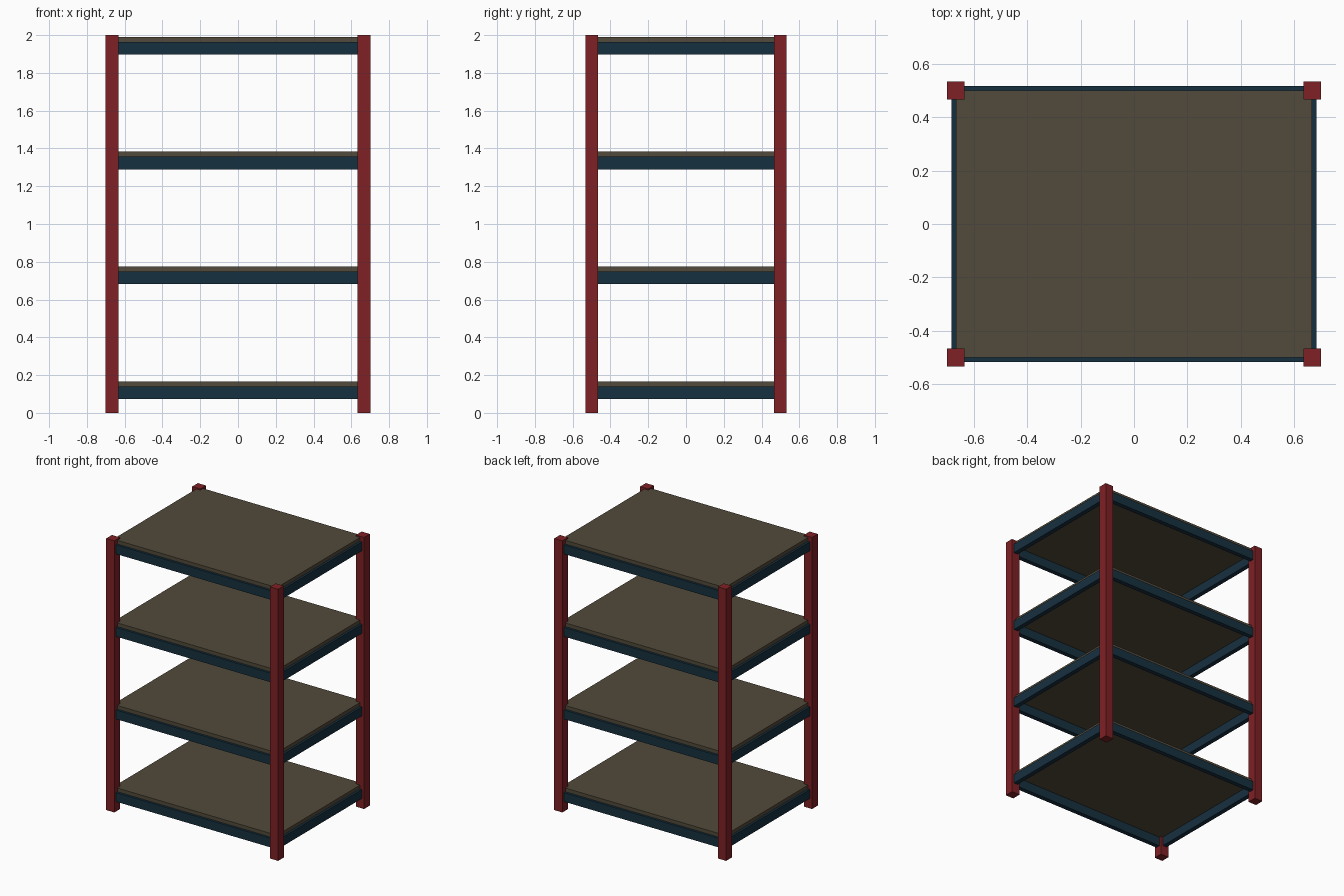
import bpy

if "Cube" in bpy.data.objects:
    bpy.data.objects.remove(bpy.data.objects["Cube"])

HX, HY = 0.667, 0.5        # post centre lines
POST, RAIL_H, RAIL_T, BOARD_T = 0.0667, 0.0667, 0.0333, 0.027


def material(name, rgb):
    m = bpy.data.materials.new(name)
    m.diffuse_color = (*rgb, 1)
    m.use_nodes = True
    m.node_tree.nodes["Principled BSDF"].inputs["Base Color"].default_value = m.diffuse_color
    return m


RED = material("red_steel", (0.21, 0.015, 0.018))
BLUE = material("blue_steel", (0.008, 0.03, 0.05))
BOARD = material("board", (0.085, 0.068, 0.043))


def box(name, center, size, mat):
    bpy.ops.mesh.primitive_cube_add(size=1, location=center)
    ob = bpy.context.object
    ob.name = name
    ob.scale = size
    bpy.ops.object.transform_apply(location=False, rotation=False, scale=True)
    ob.data.materials.append(mat)
    return ob


# Corner posts
for sx, x_name in ((-1, "left"), (1, "right")):
    for sy, y_name in ((-1, "front"), (1, "back")):
        box(f"{y_name}_{x_name}_post", (sx * HX, sy * HY, 1), (POST, POST, 2), RED)

# Shelf levels: four rails with a board resting on top
for i in range(4):
    z = 0.0735 + i * 0.608
    rail_z = z + RAIL_H / 2
    for s, y_name, x_name in ((-1, "front", "left"), (1, "back", "right")):
        box(f"{y_name}_rail_{i + 1}", (0, s * HY, rail_z), (2 * HX, RAIL_T, RAIL_H), BLUE)
        box(f"{x_name}_rail_{i + 1}", (s * HX, 0, rail_z), (RAIL_T, 2 * HY, RAIL_H), BLUE)
    box(f"shelf_board_{i + 1}", (0, 0, z + RAIL_H + BOARD_T / 2), (2 * HX, 2 * HY, BOARD_T), BOARD)
